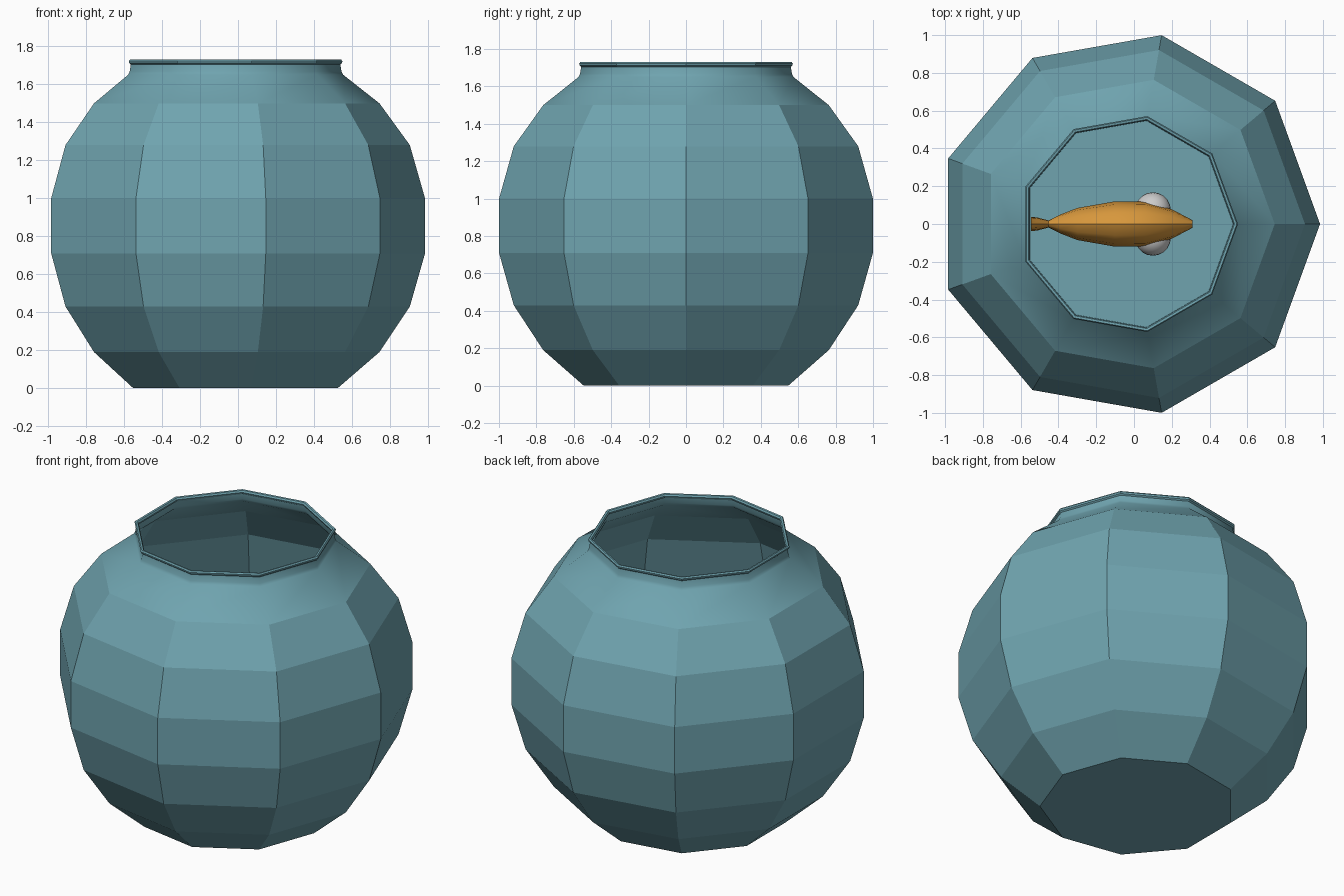
import bpy, bmesh
from math import sin, cos, pi

if "Cube" in bpy.data.objects:
    bpy.data.objects.remove(bpy.data.objects["Cube"])


def material(name, color):
    m = bpy.data.materials.new(name)
    m.diffuse_color = (*color, 1)
    m.use_nodes = True
    m.node_tree.nodes["Principled BSDF"].inputs["Base Color"].default_value = m.diffuse_color
    return m


glass = material("glass", (0.16, 0.37, 0.43))
orange = material("orange", (0.68, 0.31, 0.045))


def loft(name, rings, mat, cap_start=True, cap_end=True):
    """Skin a list of equal-length point rings into one object."""
    bm = bmesh.new()
    vs = [[bm.verts.new(p) for p in ring] for ring in rings]
    n = len(vs[0])
    for a, b in zip(vs, vs[1:]):
        for i in range(n):
            j = (i + 1) % n
            bm.faces.new((a[i], a[j], b[j], b[i]))
    if cap_start:
        bm.faces.new(vs[0][::-1])
    if cap_end:
        bm.faces.new(vs[-1])
    if cap_start and cap_end:
        bmesh.ops.recalc_face_normals(bm, faces=bm.faces[:])
    me = bpy.data.meshes.new(name)
    bm.to_mesh(me)
    bm.free()
    ob = bpy.data.objects.new(name, me)
    bpy.context.collection.objects.link(ob)
    me.materials.append(mat)
    return ob


# Nine-sided bowl, open at the top, with a rolled lip
SIDES, CX = 9, -0.03
profile = [(0.555, 0), (0.775, 0.19), (0.935, 0.43), (1.015, 0.71),
           (1.015, 1.0), (0.935, 1.28), (0.775, 1.50), (0.583, 1.651),
           (0.575, 1.668), (0.569, 1.705), (0.578, 1.712), (0.58, 1.722),
           (0.574, 1.73), (0.562, 1.728), (0.556, 1.718), (0.562, 1.705)]
bowl = loft("bowl", [[(CX + r * cos(2 * pi * i / SIDES), r * sin(2 * pi * i / SIDES), z)
                      for i in range(SIDES)] for r, z in profile], glass, cap_end=False)
# Soft shading where the shoulder flows into the neck
for f in bowl.data.polygons:
    f.use_smooth = 1.5 < f.center.z < 1.70


# Fish parts: elliptical sections (x, half width, half height) along x
FZ = 0.82


def fish_part(name, sections, n=12):
    return loft(name, [[(x, w * cos(2 * pi * i / n), FZ + h * sin(2 * pi * i / n))
                        for i in range(n)] for x, w, h in sections], orange)


body = fish_part("fish_body", [
    (0.31, 0.02, 0.03), (0.20, 0.078, 0.12), (0.06, 0.118, 0.19),
    (-0.10, 0.12, 0.20), (-0.30, 0.085, 0.13), (-0.39, 0.05, 0.08),
    (-0.455, 0.018, 0.05)])
tail = fish_part("fish_tail", [
    (-0.45, 0.018, 0.05), (-0.51, 0.034, 0.13), (-0.545, 0.038, 0.19)])

# Bulging eyes, tucked under the widest part of the body
eyes = []
for side, s in (("left", 1), ("right", -1)):
    bpy.ops.mesh.primitive_uv_sphere_add(segments=20, ring_count=12, radius=0.095,
                                         location=(0.10, 0.073 * s, FZ - 0.05))
    eye = bpy.context.object
    eye.name = "fish_eye_" + side
    eyes.append(eye)

# Smooth the fish, leave the bowl faceted
bpy.ops.object.select_all(action='DESELECT')
for ob in [body, tail] + eyes:
    ob.select_set(True)
bpy.context.view_layer.objects.active = body
bpy.ops.object.shade_smooth_by_angle(angle=0.6)
